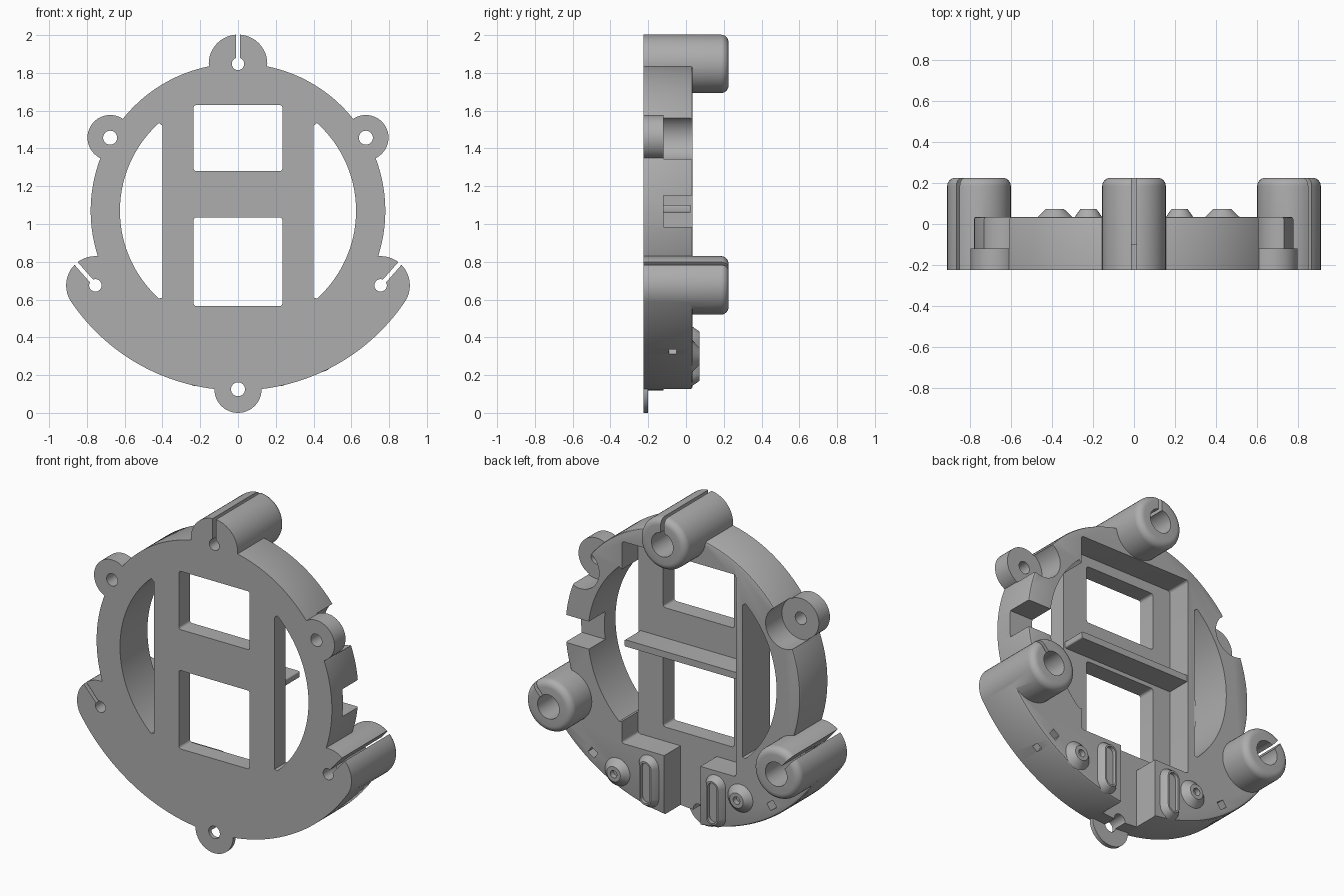
import bpy, bmesh
from math import cos, sin, radians, hypot

cube = bpy.data.objects.get("Cube")
if cube:
    bpy.data.objects.remove(cube, do_unlink=True)

grey = bpy.data.materials.new("plain_grey")
grey.use_nodes = True
grey.diffuse_color = (0.42, 0.42, 0.42, 1)
grey.node_tree.nodes["Principled BSDF"].inputs["Base Color"].default_value = (0.42, 0.42, 0.42, 1)

FRONT, PLATE, BACK, TIP = -0.225, -0.12, 0.035, 0.225
RING = (0, 1.07)


# Outlines in the x-z plane
def arc(c, r, a0, a1, n=32):
    angles = [radians(a0 + (a1 - a0) * i / n) for i in range(n + 1)]
    return [(c[0] + r * cos(a), c[1] + r * sin(a)) for a in angles]


def circle(c, r, n=48):
    return arc(c, r, 0, 360, n)[:-1]


def rounded(x0, x1, z0, z1, r=0.015):
    return (arc((x1 - r, z1 - r), r, 0, 90, 4) + arc((x0 + r, z1 - r), r, 90, 180, 4)
            + arc((x0 + r, z0 + r), r, 180, 270, 4) + arc((x1 - r, z0 + r), r, 270, 360, 4))


def capsule(c, r, half):
    return arc((c[0], c[1] + half), r, 0, 180, 12) + arc((c[0], c[1] - half), r, 180, 360, 12)


def bar(p, d, length, width):
    n = hypot(*d)
    ux, uz = d[0] / n, d[1] / n
    h = width / 2
    return [(p[0] + ux * t - uz * s, p[1] + uz * t + ux * s)
            for t, s in ((0, -h), (length, -h), (length, h), (0, h))]


def shrink(points, k, c=RING):
    return [(c[0] + (x - c[0]) * k, c[1] + (z - c[1]) * k) for x, z in points]


# Solid through a stack of (outline, y) loops
def loft(name, loops):
    bm = bmesh.new()
    rings = [[bm.verts.new((x, y, z)) for x, z in pts] for pts, y in loops]
    n = len(rings[0])
    for a, b in zip(rings, rings[1:]):
        for i in range(n):
            j = (i + 1) % n
            bm.faces.new((a[i], a[j], b[j], b[i]))
    bm.faces.new(rings[0])
    bm.faces.new(rings[-1])
    bmesh.ops.recalc_face_normals(bm, faces=bm.faces)
    mesh = bpy.data.meshes.new(name)
    bm.to_mesh(mesh)
    bm.free()
    mesh.materials.append(grey)
    ob = bpy.data.objects.new(name, mesh)
    bpy.context.collection.objects.link(ob)
    return ob


def prism(outline, y0, y1, name="tool"):
    return loft(name, [(outline, y0), (outline, y1)])


def combine(target, tool, operation):
    mod = target.modifiers.new("join", 'BOOLEAN')
    mod.operation, mod.object, mod.solver = operation, tool, 'EXACT'
    bpy.context.view_layer.objects.active = target
    bpy.ops.object.modifier_apply(modifier=mod.name)
    bpy.data.objects.remove(tool, do_unlink=True)


def cut(outline, y0=-0.3, y1=0.3):
    combine(body, prism(outline, y0, y1), 'DIFFERENCE')


# Main body: round ring above, wider bowl below
low = (0, 1.185)
outline = (arc(RING, 0.78, -19, 199, 96) + [(-0.755, 0.675)]
           + arc(low, 1.066, 214, 326, 64) + [(0.755, 0.675)])
body = loft("main_body", [(outline, FRONT), (outline, BACK - 0.012),
                          (shrink(outline, 0.995), BACK - 0.003),
                          (shrink(outline, 0.985), BACK)])

# Rear pocket, gap between the lower blocks, windows and side openings
cut(rounded(-0.355, 0.401, 0.48, 1.69), PLATE)
cut(rounded(-0.12, 0.12, -0.1, 0.55), PLATE)
cut(rounded(-0.235, 0.235, 0.565, 1.035))
cut(rounded(-0.235, 0.235, 1.28, 1.63))
for s in (1, -1):
    crescent = [(0.4, 1.52)] + arc(RING, 0.625, 48, -48, 48) + [(0.4, 0.61)]
    cut([(s * x, z) for x, z in crescent])

# Side notch and the clearances behind the ears
cut(rounded(0.55, 0.9, 0.985, 1.15), PLATE)
ears = [(s * 0.677, 1.457) for s in (1, -1)]
for c in ears:
    cut(circle(c, 0.125), PLATE)

# Clamp posts, ears and bottom tab
posts = [((0, 1.848), (0, 1)), ((0.755, 0.675), (0.66, 0.75)), ((-0.755, 0.675), (-0.66, 0.75))]
for c, d in posts:
    f = 0.04
    loops = [(circle(c, 0.155), FRONT)]
    for a in range(0, 91, 15):
        t = radians(a)
        loops.append((circle(c, 0.155 - f + f * cos(t)), TIP - f + f * sin(t)))
    combine(body, loft("post", loops), 'UNION')
for c in ears:
    combine(body, prism(circle(c, 0.12), FRONT, PLATE), 'UNION')
tab = (0, 0.125)
combine(body, prism(circle(tab, 0.125), FRONT, -0.2), 'UNION')

# Screw holes, counterbores and clamp slits
for c, d in posts:
    cut(circle(c, 0.033, 32))
    cut(circle(c, 0.072, 32), -0.1)
    cut(bar(c, d, 0.25, 0.022))
for c in ears + [tab]:
    cut(circle(c, 0.037, 32))

# Small wire holes in the lower rim
for s in (1, -1):
    p, d = (s * 0.58, 0.39), (s * 0.58, -0.795)
    cut(bar(p, d, 0.045, 0.05), -0.09, 0.1)
    cut(bar(p, d, 0.2, 0.04), -0.09, -0.05)

# Cross shelf behind the bridge
shelf = prism(rounded(-0.37, 0.39, 1.06, 1.1, 0.008), PLATE - 0.01, BACK - 0.01, "cross_shelf")
parts = [body, shelf]

# Raised slotted pads and round studs on the lower blocks
for side, s, stud in (("left", 1, (0.43, 0.30)), ("right", -1, (-0.385, 0.36))):
    c = (s * 0.222, 0.3)
    parts.append(loft(side + "_slot_pad", [
        (capsule(c, 0.068, 0.09), BACK - 0.01), (capsule(c, 0.066, 0.09), BACK),
        (capsule(c, 0.04, 0.09), 0.072), (capsule(c, 0.03, 0.09), 0.072),
        (capsule(c, 0.03, 0.09), 0.05)]))
    parts.append(loft(side + "_stud", [
        (circle(stud, 0.085, 32), BACK - 0.01), (circle(stud, 0.083, 32), BACK),
        (circle(stud, 0.045, 32), 0.072), (circle(stud, 0.022, 32), 0.072),
        (circle(stud, 0.022, 32), 0.04)]))

bpy.ops.object.select_all(action='DESELECT')
for ob in parts:
    ob.select_set(True)
bpy.context.view_layer.objects.active = body
bpy.ops.object.shade_smooth_by_angle(angle=radians(30))
